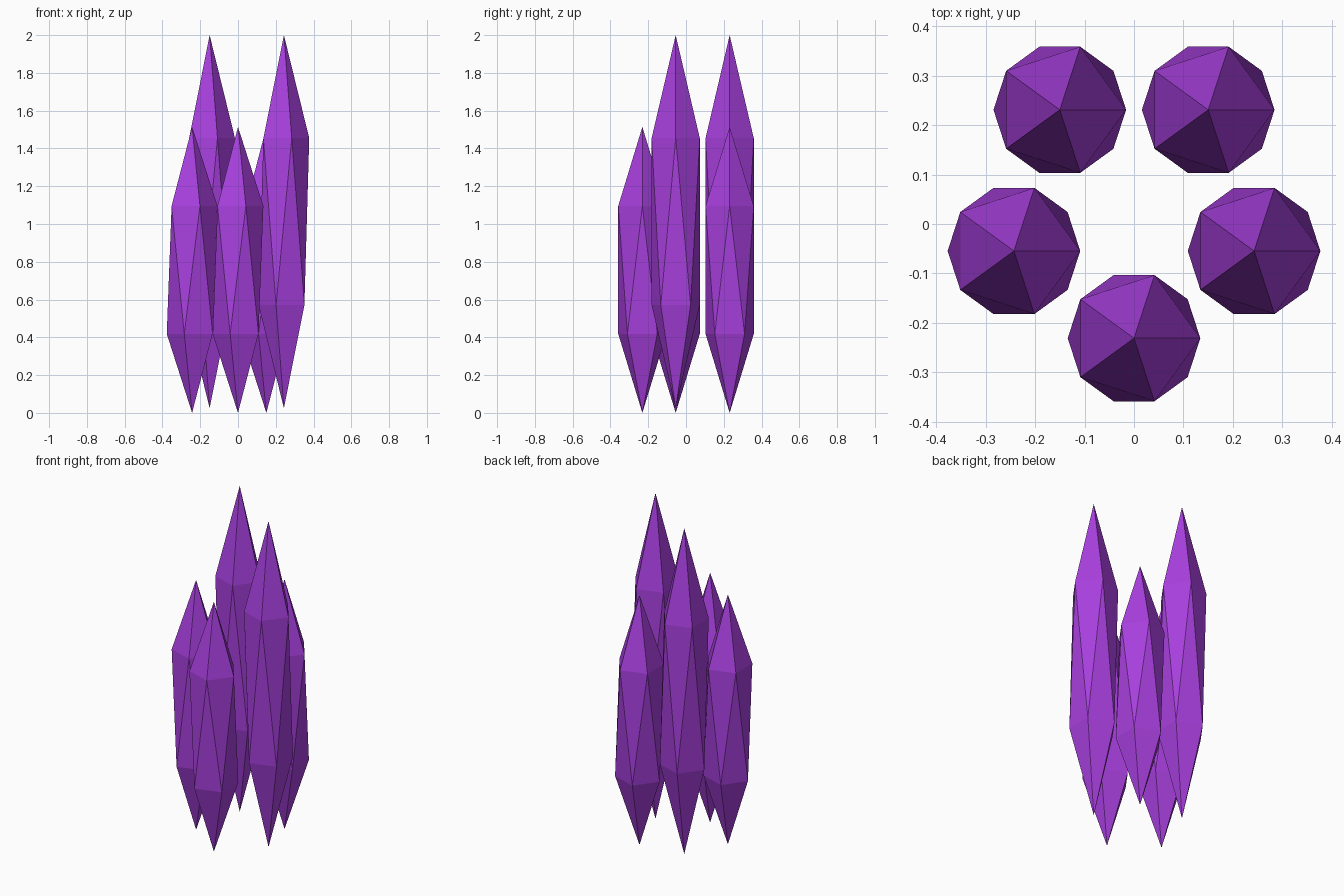
import bpy, bmesh
from math import cos, sin, tau, pi
from mathutils import Matrix

cube = bpy.data.objects.get("Cube")
if cube:
    bpy.data.objects.remove(cube, do_unlink=True)

# Single flat purple
purple = bpy.data.materials.new("crystal_purple")
purple.use_nodes = True
color = (0.39, 0.05, 0.73, 1)
purple.diffuse_color = color
purple.node_tree.nodes["Principled BSDF"].inputs["Base Color"].default_value = color


def crystal(name, x, y, z, half_height):
    """Stretched, flat-shaded icosahedron standing on its point."""
    bm = bmesh.new()
    stretch = Matrix.Diagonal((0.15, 0.15, half_height, 1))
    bmesh.ops.create_icosphere(bm, subdivisions=1, radius=1, matrix=stretch)
    mesh = bpy.data.meshes.new(name)
    bm.to_mesh(mesh)
    bm.free()
    mesh.materials.append(purple)
    obj = bpy.data.objects.new(name, mesh)
    obj.location = (x, y, z)
    bpy.context.collection.objects.link(obj)


# Ring of five crystals, short and tall alternating from the front
RING = 0.2555
names = ["front", "left", "back_left", "back_right", "right"]
for i, side in enumerate(names):
    a = -pi / 2 + i * tau / 5
    tall = i % 2 == 1
    z, half = (1.0125, 0.9875) if tall else (0.757, 0.757)
    crystal(f"{side}_crystal", RING * cos(a), RING * sin(a) + 0.0244, z, half)
